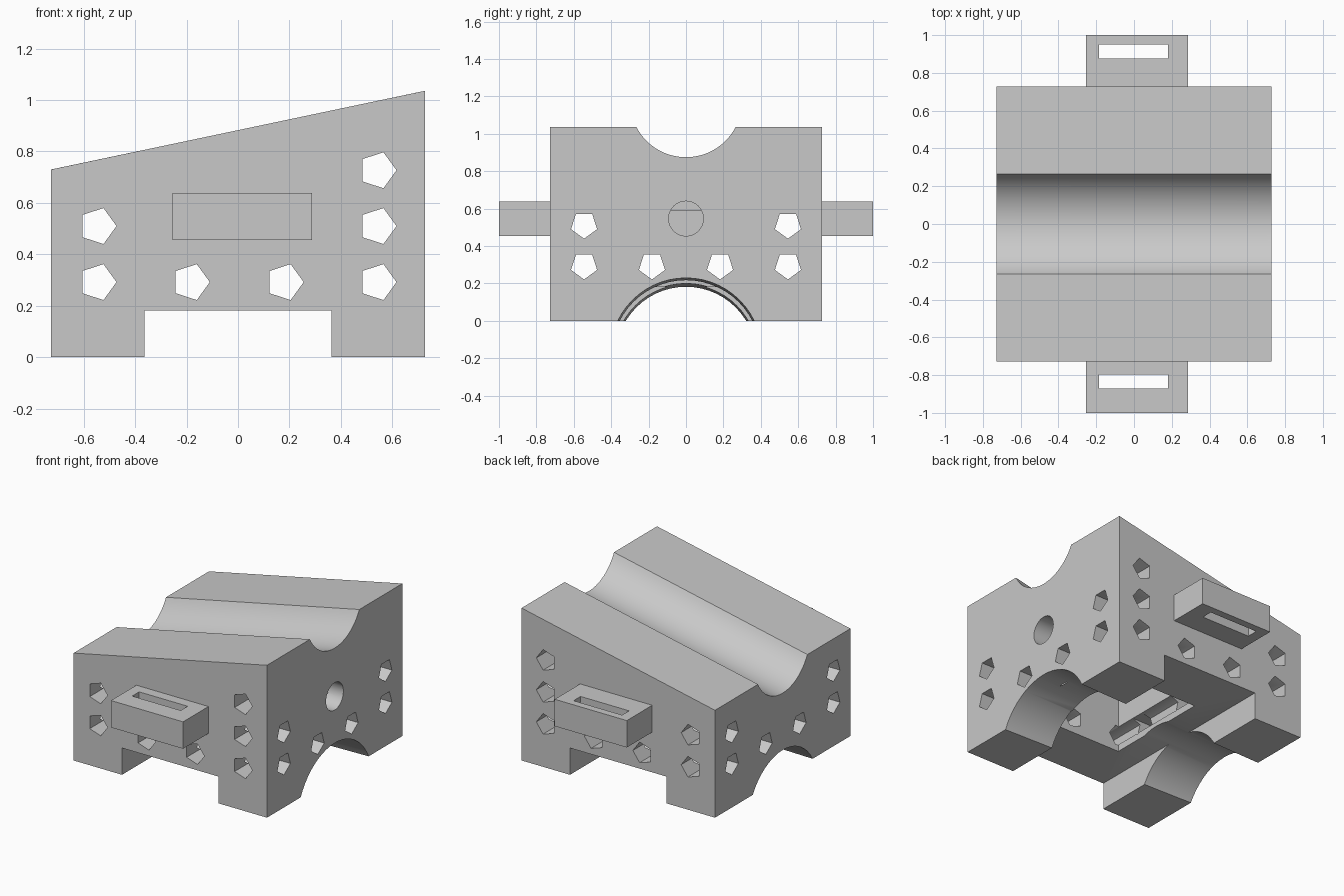
import bpy, bmesh, math
from mathutils import Matrix, Vector

if "Cube" in bpy.data.objects:
    bpy.data.objects.remove(bpy.data.objects["Cube"], do_unlink=True)

grey = bpy.data.materials.new("plain grey")
grey.use_nodes = True
grey.diffuse_color = (0.58, 0.58, 0.58, 1)
grey.node_tree.nodes["Principled BSDF"].inputs["Base Color"].default_value = (0.58, 0.58, 0.58, 1)

HALF = 0.727                     # half width of the block
LOW, HIGH = 0.73, 1.036          # block height at each end


def finish(name, bm):
    bmesh.ops.recalc_face_normals(bm, faces=bm.faces)
    mesh = bpy.data.meshes.new(name)
    bm.to_mesh(mesh)
    bm.free()
    mesh.materials.append(grey)
    obj = bpy.data.objects.new(name, mesh)
    bpy.context.collection.objects.link(obj)
    return obj


def box(name, x0, x1, y0, y1, z0, z1):
    bm = bmesh.new()
    bmesh.ops.create_cube(bm, size=1)
    for v in bm.verts:
        v.co = Vector(((x0 + x1) / 2 + v.co.x * (x1 - x0),
                       (y0 + y1) / 2 + v.co.y * (y1 - y0),
                       (z0 + z1) / 2 + v.co.z * (z1 - z0)))
    return finish(name, bm)


def sweep(name, first, last):
    """Solid between two matching outlines."""
    bm = bmesh.new()
    a = [bm.verts.new(p) for p in first]
    b = [bm.verts.new(p) for p in last]
    bm.faces.new(a)
    bm.faces.new(b[::-1])
    for i in range(len(a)):
        j = (i + 1) % len(a)
        bm.faces.new((a[i], b[i], b[j], a[j]))
    return finish(name, bm)


def ring(along, pos, side, z, r, sides):
    """Regular outline facing x (a corner down) or y (a corner to +x)."""
    points = []
    for i in range(sides):
        a = math.tau * i / sides
        tip, across = r * math.cos(a), r * math.sin(a)
        if along == 'x':
            points.append((pos, side + across, z - tip))
        else:
            points.append((side + tip, pos, z + across))
    return points


def pentagon(along, side, z):
    return sweep("hole", ring(along, -1, side, z, 0.0735, 5), ring(along, 1, side, z, 0.0735, 5))


def carve(target, cutter):
    """Subtract the cutter for good, then discard it."""
    mod = target.modifiers.new("cut", 'BOOLEAN')
    mod.operation, mod.solver, mod.object = 'DIFFERENCE', 'EXACT', cutter
    bpy.context.view_layer.update()
    graph = bpy.context.evaluated_depsgraph_get()
    mesh = bpy.data.meshes.new_from_object(target.evaluated_get(graph))
    target.modifiers.clear()
    target.data = mesh
    bpy.data.objects.remove(cutter, do_unlink=True)


# Block with a sloping top and a round groove running down it
RADIUS, RISE, SPAN, STEPS = 0.2986, 0.1376, 1.092, 28


def block_outline(x, top):
    arc = [SPAN - 2 * SPAN * i / STEPS for i in range(STEPS + 1)]
    groove = [(x, RADIUS * math.sin(a), top + RISE - RADIUS * math.cos(a)) for a in arc]
    return [(x, -HALF, 0), (x, HALF, 0), (x, HALF, top)] + groove + [(x, -HALF, top)]


block = sweep("block", block_outline(-HALF, LOW), block_outline(HALF, HIGH))

# Blind round hole in the tall end
carve(block, sweep("round_hole", ring('x', 0, 0, 0.547, 0.093, 48), ring('x', 1, 0, 0.547, 0.093, 48)))

# Straight notch under the block and the pocket above it
carve(block, box("notch", -0.363, 0.363, -1, 1, -0.5, 0.182))
carve(block, box("pocket", -0.18, 0.358, -0.365, 0.365, 0.1, 0.59))

# Tapered arch along the underside
carve(block, sweep("arch", ring('x', -0.83, 0, -0.194, 0.373, 56), ring('x', 0.83, 0, -0.174, 0.407, 56)))

# Five-sided through holes: front to back, then side to side
LOWER, MIDDLE, UPPER = 0.292, 0.51, 0.727
for side in (-0.546, -0.183, 0.182, 0.543):
    carve(block, pentagon('y', side, LOWER))
for side, z in ((-0.546, MIDDLE), (0.543, MIDDLE), (0.543, UPPER)):
    carve(block, pentagon('y', side, z))
for side in (-0.545, -0.182, 0.182, 0.545):
    carve(block, pentagon('x', side, LOWER + 0.003))
for side in (-0.545, 0.545):
    carve(block, pentagon('x', side, MIDDLE + 0.003))

# Slotted lugs on the front and back
parts = [block]
for name, y0, y1, slot in (("front_lug", -1, -HALF, -0.872), ("back_lug", HALF, 1, 0.875)):
    lug = box(name, -0.255, 0.287, y0, y1, 0.455, 0.638)
    carve(lug, box("slot", -0.185, 0.18, slot, slot + 0.075, 0, 1))
    parts.append(lug)

# Smooth the round cuts, keep the edges crisp
bpy.ops.object.select_all(action='DESELECT')
for obj in parts:
    obj.select_set(True)
bpy.context.view_layer.objects.active = block
bpy.ops.object.shade_smooth_by_angle(angle=math.radians(25))
